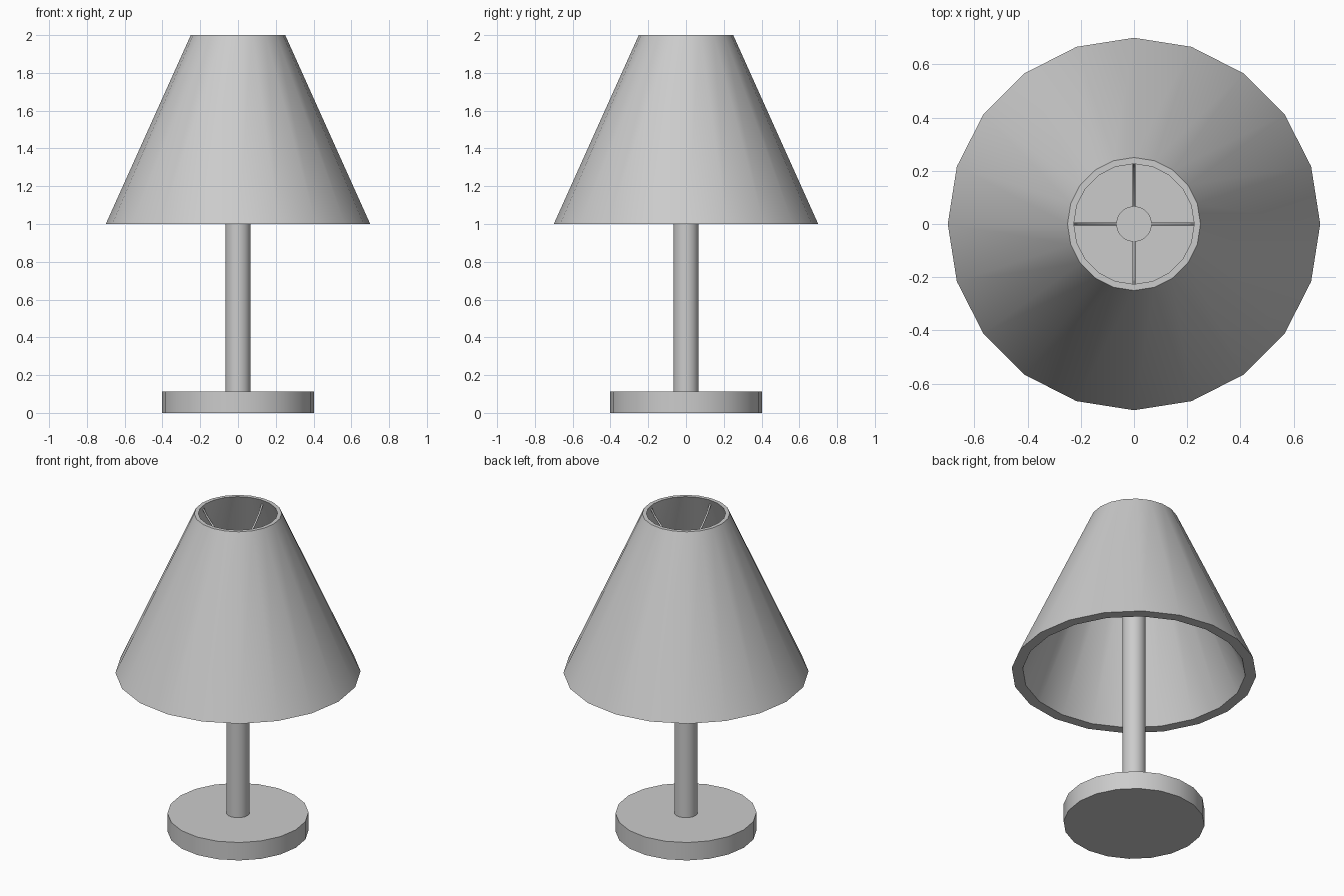
import bpy, bmesh, math

if "Cube" in bpy.data.objects:
    bpy.data.objects.remove(bpy.data.objects["Cube"])

SIDES = 20


def finish(obj):
    bpy.ops.object.select_all(action='DESELECT')
    obj.select_set(True)
    bpy.context.view_layer.objects.active = obj
    bpy.ops.object.shade_smooth_by_angle(angle=math.radians(35))


def lathe(name, profile, closed=False):
    """Revolve (radius, z) points about z; open profiles get end caps."""
    bm = bmesh.new()
    rings = []
    for r, z in profile:
        rings.append([bm.verts.new((r * math.cos(math.tau * i / SIDES),
                                    r * math.sin(math.tau * i / SIDES), z))
                      for i in range(SIDES)])
    pairs = list(zip(rings, rings[1:]))
    if closed:
        pairs.append((rings[-1], rings[0]))
    else:
        bm.faces.new(rings[0])
        bm.faces.new(rings[-1])
    for a, b in pairs:
        for i in range(SIDES):
            j = (i + 1) % SIDES
            bm.faces.new((a[i], a[j], b[j], b[i]))
    bmesh.ops.recalc_face_normals(bm, faces=bm.faces)
    mesh = bpy.data.meshes.new(name)
    bm.to_mesh(mesh)
    bm.free()
    obj = bpy.data.objects.new(name, mesh)
    bpy.context.collection.objects.link(obj)
    finish(obj)
    return obj


def wire(name, points, radius, angle):
    """Thin round wire in the xz plane, turned about z."""
    curve = bpy.data.curves.new(name, 'CURVE')
    curve.dimensions = '3D'
    curve.bevel_depth = radius
    curve.bevel_resolution = 1
    curve.use_fill_caps = True
    spline = curve.splines.new('POLY')
    spline.points.add(len(points) - 1)
    for p, (r, z) in zip(spline.points, points):
        p.co = (r, 0, z, 1)
    obj = bpy.data.objects.new(name, curve)
    obj.rotation_euler.z = angle
    bpy.context.collection.objects.link(obj)


# Foot disc and pole
lathe("base", [(0.403, 0.0), (0.403, 0.113)])
lathe("pole", [(0.067, 0.1), (0.067, 1.8)])

# Thick-walled conical shade, open at both ends
lathe("shade", [(0.70, 1.0), (0.25, 2.0), (0.226, 2.0), (0.637, 1.0)], closed=True)

# Four wires carrying the shade from the pole top
for k in range(4):
    wire(f"shade_support_{k + 1}",
         [(0.245, 1.97), (0.215, 1.92), (0.165, 1.865), (0.11, 1.82), (0.05, 1.785)],
         0.006, k * math.pi / 2)
